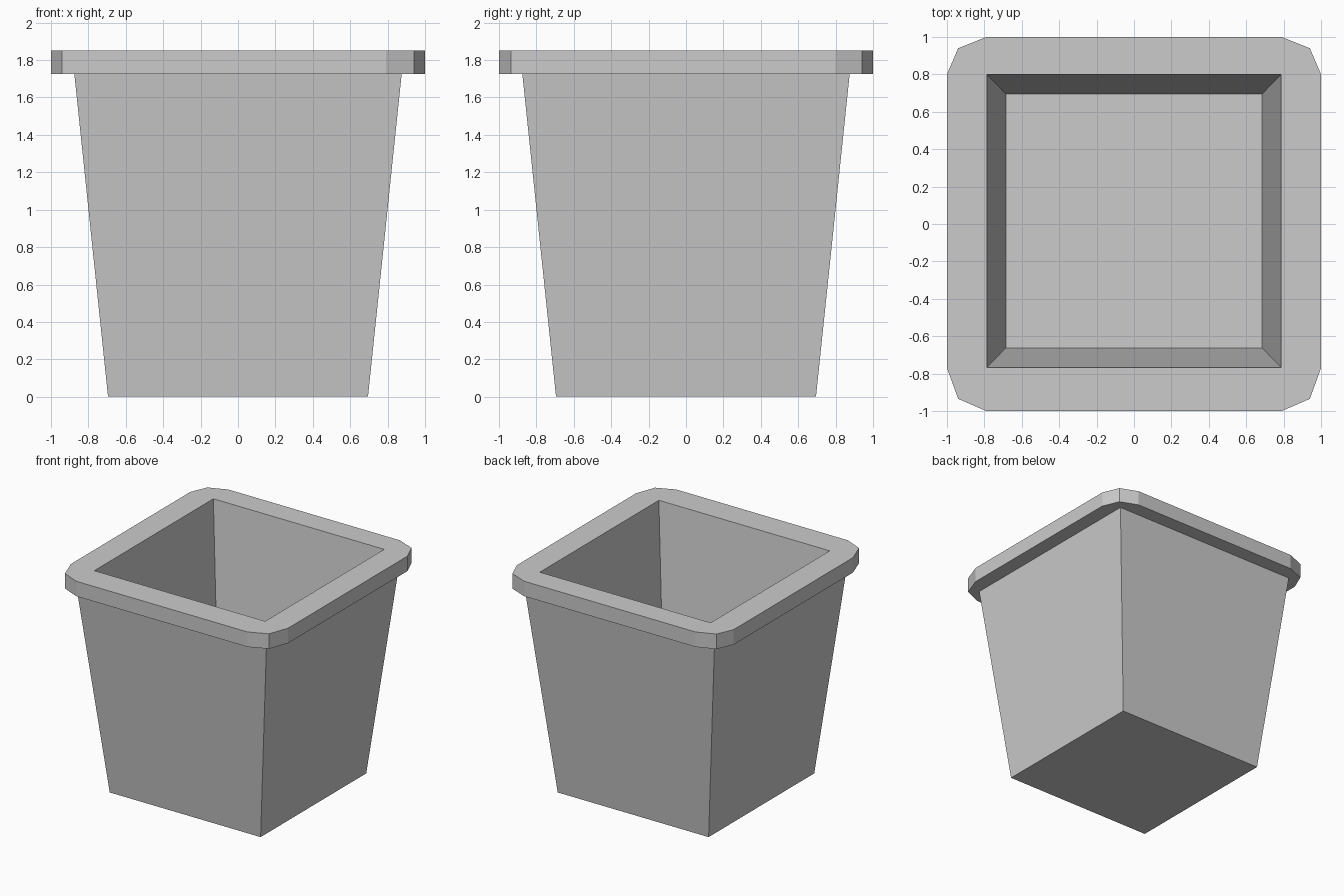
import bpy, bmesh

if "Cube" in bpy.data.objects:
    bpy.data.objects.remove(bpy.data.objects["Cube"])

bm = bmesh.new()


def square(x, y0, y1, z):
    """Four corners, counter-clockwise from the front right."""
    return [bm.verts.new((px, py, z)) for px, py in
            ((x, y0), (x, y1), (-x, y1), (-x, y0))]


def rim_ring(z):
    """Square ring with two-segment corners, three points per corner."""
    pts = [(0.79, -1.0), (0.94, -0.935), (1.0, -0.77),
           (1.0, 0.80), (0.94, 0.94), (0.79, 1.0)]
    pts += [(-x, y) for x, y in reversed(pts)]
    return [bm.verts.new((x, y, z)) for x, y in pts]


def bridge(a, b):
    n = len(a)
    for i in range(n):
        j = (i + 1) % n
        bm.faces.new((a[i], a[j], b[j], b[i]))


def bridge_to_rim(sq, rim):
    """Join a square to the rim: a fan at each corner, a quad per side."""
    for i in range(4):
        a, b, c = rim[3 * i:3 * i + 3]
        bm.faces.new((sq[i], a, b))
        bm.faces.new((sq[i], b, c))
        bm.faces.new((sq[i], c, rim[(3 * i + 3) % 12], sq[(i + 1) % 4]))


# Tapered outer walls
base = square(0.695, -0.695, 0.695, 0)
neck = square(0.875, -0.875, 0.875, 1.725)
bm.faces.new(base[::-1])
bridge(base, neck)

# Overhanging rim
rim_low, rim_high = rim_ring(1.725), rim_ring(1.85)
bridge_to_rim(neck, rim_low)
bridge(rim_low, rim_high)

# Hollow with tapered inner walls and floor
mouth = square(0.787, -0.767, 0.80, 1.85)
floor = square(0.685, -0.663, 0.695, 0.82)
bridge_to_rim(mouth, rim_high)
bridge(mouth, floor)
bm.faces.new(floor)

bmesh.ops.recalc_face_normals(bm, faces=bm.faces)
mesh = bpy.data.meshes.new("planter_pot")
bm.to_mesh(mesh)
bm.free()
bpy.context.collection.objects.link(bpy.data.objects.new("planter_pot", mesh))
